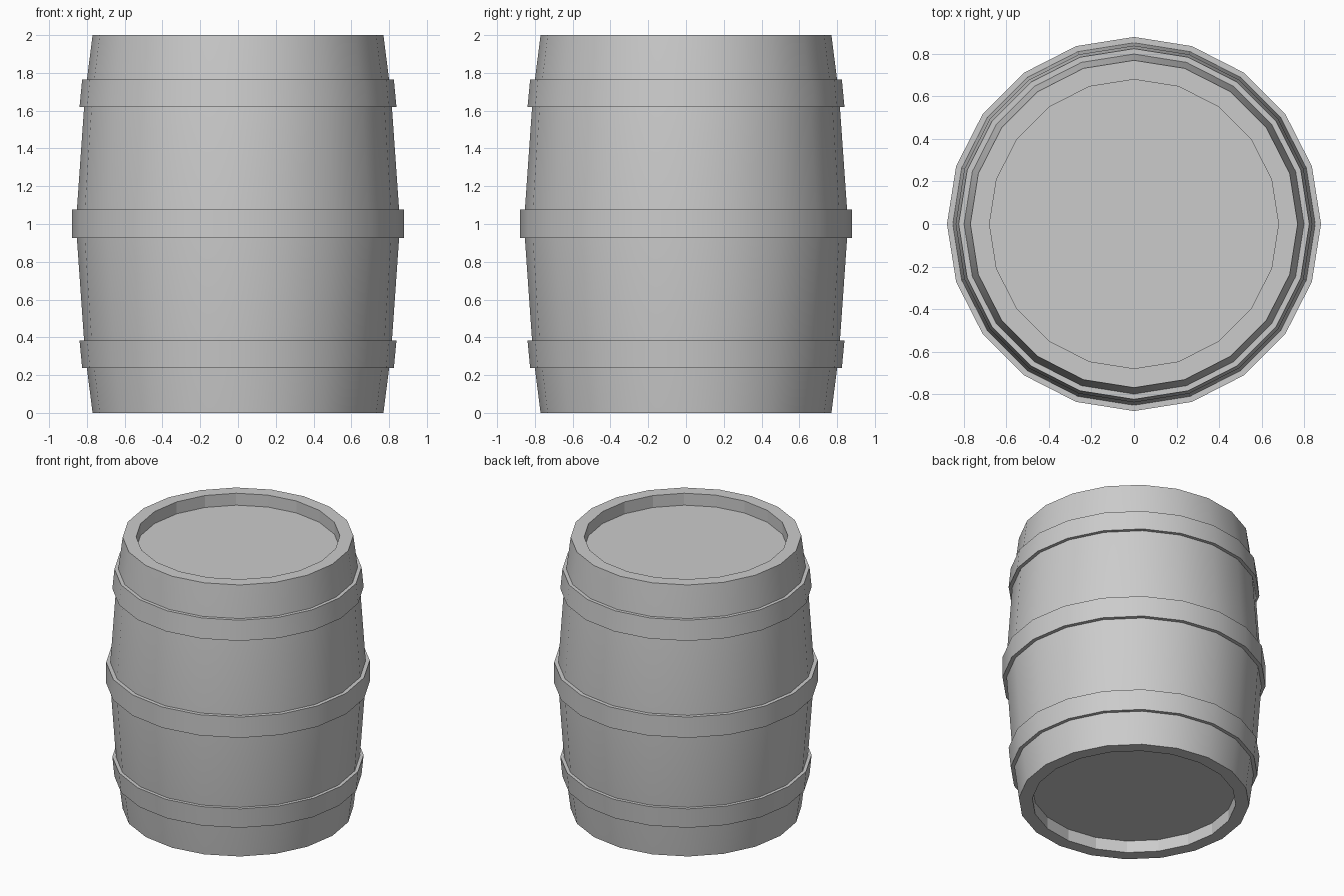
import bpy, bmesh, math

if "Cube" in bpy.data.objects:
    bpy.data.objects.remove(bpy.data.objects["Cube"])

SIDES = 20


def lathe(name, profile, flat=()):
    """Spin an (r, z) profile around z; ends are capped if they close a lid.
    Segments listed in flat stay flat shaded."""
    bm = bmesh.new()
    rings = []
    for r, z in profile:
        rings.append([bm.verts.new((r * math.cos(2 * math.pi * i / SIDES),
                                    r * math.sin(2 * math.pi * i / SIDES), z))
                      for i in range(SIDES)])
    flat_faces = []
    for k in range(len(rings) - 1):
        a, b = rings[k], rings[k + 1]
        for i in range(SIDES):
            j = (i + 1) % SIDES
            f = bm.faces.new((a[i], a[j], b[j], b[i]))
            if k in flat:
                flat_faces.append(f)
    if name == "barrel_body":
        bm.faces.new(list(reversed(rings[0])))
        bm.faces.new(rings[-1])
        bmesh.ops.recalc_face_normals(bm, faces=bm.faces[:])
    for f in flat_faces:
        for e in f.edges:
            e.smooth = False
    me = bpy.data.meshes.new(name)
    ob = bpy.data.objects.new(name, me)
    bpy.context.collection.objects.link(ob)
    bm.to_mesh(me)
    bm.free()
    bpy.ops.object.select_all(action='DESELECT')
    ob.select_set(True)
    bpy.context.view_layer.objects.active = ob
    bpy.ops.object.shade_smooth_by_angle(angle=math.radians(30))
    for p in me.polygons:
        if len(p.vertices) > 4 or p.index // SIDES in flat:
            p.use_smooth = False
    return ob


# Staves with recessed heads at both ends
half = [(0.68, 0.088), (0.68, 0.0), (0.77, 0.0), (0.80, 0.237),
        (0.815, 0.383), (0.853, 0.925)]
body = half + [(r, 2.0 - z) for r, z in reversed(half)]
lathe("barrel_body", body, flat=(0, len(body) - 2))

# Metal hoops
hoops = {
    "lower_hoop": (0.80, 0.825, 0.237, 0.815, 0.839, 0.383),
    "middle_hoop": (0.853, 0.88, 0.925, 0.853, 0.88, 1.078),
    "upper_hoop": (0.815, 0.839, 1.62, 0.80, 0.825, 1.766),
}
for name, (ri0, ro0, z0, ri1, ro1, z1) in hoops.items():
    lathe(name, [(ri0 - 0.005, z0), (ro0, z0), (ro1, z1), (ri1 - 0.005, z1)])
